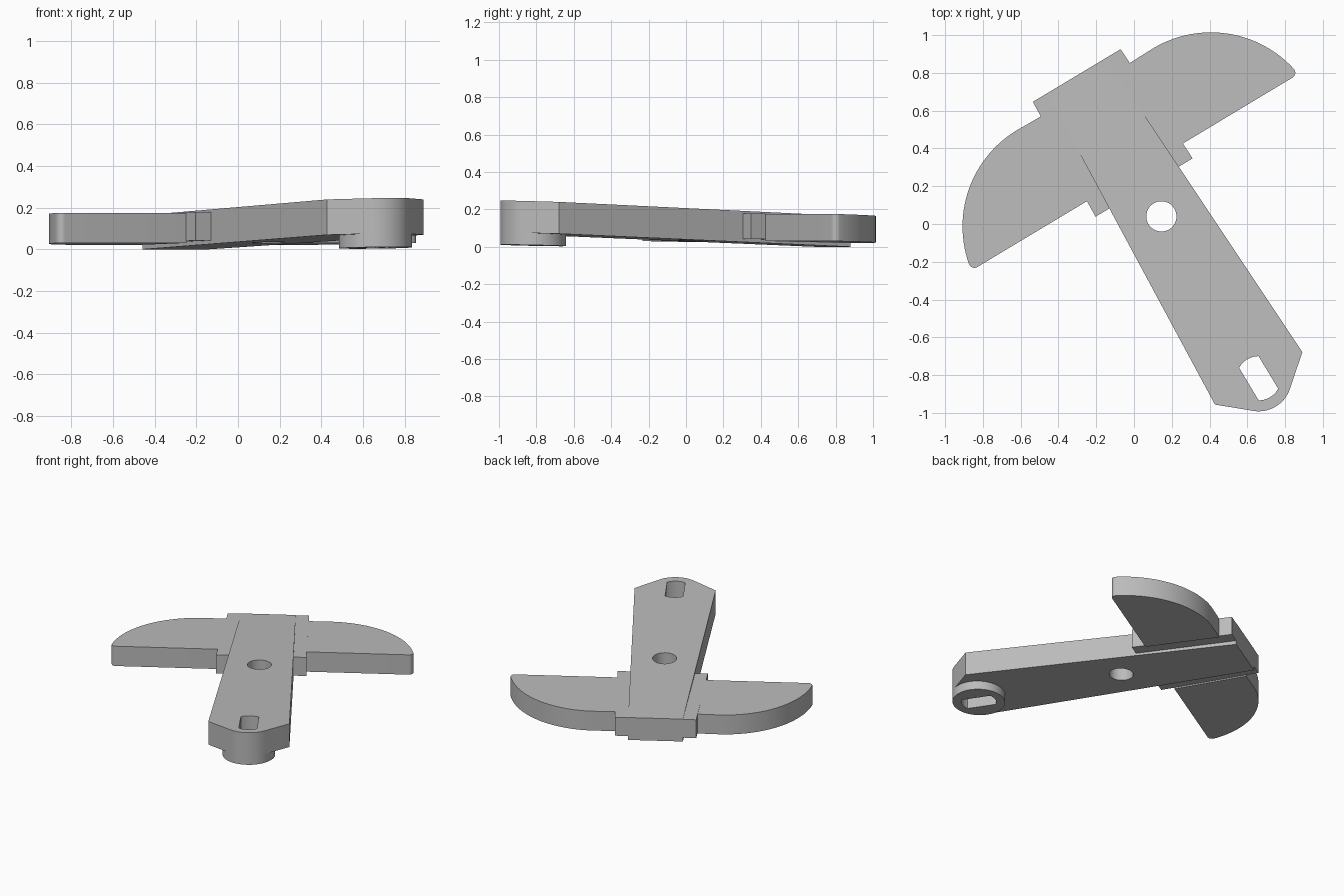
import bpy, bmesh
from math import sin, cos, radians, acos, degrees, sqrt
from mathutils import Vector

if "Cube" in bpy.data.objects:
    bpy.data.objects.remove(bpy.data.objects["Cube"])

grey = bpy.data.materials.new("plain grey")
grey.use_nodes = True
GREY = (0.5, 0.5, 0.5, 1)
grey.diffuse_color = GREY
grey.node_tree.nodes["Principled BSDF"].inputs["Base Color"].default_value = GREY

TURN = radians(31)          # plan rotation of the whole piece
AXIS = 0.145                # offset of its centre line


def arc(cx, cy, r, a0, a1, n):
    """Points along a circular arc, angles in degrees."""
    steps = [radians(a0 + (a1 - a0) * i / n) for i in range(n + 1)]
    return [(cx + r * cos(a), cy + r * sin(a)) for a in steps]


def slope(v0, z0, v1, z1):
    """Height as a straight line along the piece."""
    return lambda v: z0 + (z1 - z0) * (v - v0) / (v1 - v0)


def prism(name, outline, bottom, top, holes=()):
    """Fill an outline with holes and raise it between two sloped planes."""
    bm = bmesh.new()
    edges = []
    for loop in (outline, *holes):
        vs = [bm.verts.new((x, y, 0)) for x, y in loop]
        edges += [bm.edges.new((a, b)) for a, b in zip(vs, vs[1:] + vs[:1])]
    bmesh.ops.triangle_fill(bm, use_beauty=True, use_dissolve=False,
                            edges=edges, normal=Vector((0, 0, 1)))
    lower = list(bm.verts)
    ext = bmesh.ops.extrude_face_region(bm, geom=list(bm.faces),
                                        use_keep_orig=True)
    upper = [g for g in ext["geom"] if isinstance(g, bmesh.types.BMVert)]
    for v in lower:
        v.co.z = bottom(v.co.y)
    for v in upper:
        v.co.z = top(v.co.y)
    bmesh.ops.recalc_face_normals(bm, faces=list(bm.faces))
    me = bpy.data.meshes.new(name)
    bm.to_mesh(me)
    bm.free()
    me.materials.append(grey)
    ob = bpy.data.objects.new(name, me)
    bpy.context.collection.objects.link(ob)
    ob.rotation_euler.z = TURN
    ob.location = (AXIS * cos(TURN), AXIS * sin(TURN), 0)
    bpy.ops.object.select_all(action="DESELECT")
    ob.select_set(True)
    bpy.context.view_layer.objects.active = ob
    bpy.ops.object.shade_smooth_by_angle(angle=radians(30))
    return ob


# Shared measurements
BACK, NOSE = 0.83, -1.04
BOSS_R, SLOT_R, SLOT_HALF = 0.175, 0.117, 0.06
bar_bottom = slope(NOSE, 0.07, BACK, 0.0)
bar_top = slope(NOSE, 0.24, BACK, 0.164)
wing_top = slope(0.14, 0.179, BACK, 0.162)

# Slot with two flat sides and rounded ends
half = degrees(acos(SLOT_HALF / SLOT_R))
slot = (arc(0, NOSE, SLOT_R, half, 180 - half, 10)
        + arc(0, NOSE, SLOT_R, 180 + half, 360 - half, 10))

# Tapered bar with a round nose tangent to its corners
tan = degrees(acos(BOSS_R / 0.27))
bar = ([(0.182, BACK), (-0.182, BACK), (-0.27, NOSE)]
       + arc(0, NOSE, BOSS_R, 180 + tan, 360 - tan, 16) + [(0.27, NOSE)])
pivot_hole = arc(0, -0.04, 0.08, 0, 350, 35)
prism("bar", bar, bar_bottom, bar_top, [slot, pivot_hole])

# Round boss under the nose
prism("boss", arc(0, NOSE, BOSS_R, 0, 354, 59),
      slope(-1.22, 0.012, -0.865, 0.003), bar_bottom, [slot])

# Hub block across the bar
prism("hub", [(0.30, 0.138), (0.271, BACK), (-0.271, BACK), (-0.30, 0.138)],
      slope(0.14, 0.043, BACK, 0.028), wing_top)

# Mirrored wings: straight front edge, small round tip, broad curved back
EDGE, TIP_R, CX, CY, R = 0.232, 0.03, 0.42, 0.15, 0.595
tip_y = EDGE + TIP_R
tip_x = CX + sqrt((R - TIP_R) ** 2 - (tip_y - CY) ** 2)
start = degrees(acos((tip_x - CX) / (R - TIP_R)))
wing = ([(0.295, EDGE)] + arc(tip_x, tip_y, TIP_R, -90, start, 8)
        + arc(CX, CY, R, start, 90, 28)[1:] + [(0.273, 0.742)])
for side, name in ((1, "left_wing"), (-1, "right_wing")):
    prism(name, [(side * x, y) for x, y in wing],
          slope(EDGE, 0.031, 0.74, 0.021), slope(EDGE, 0.176, 0.74, 0.163))
